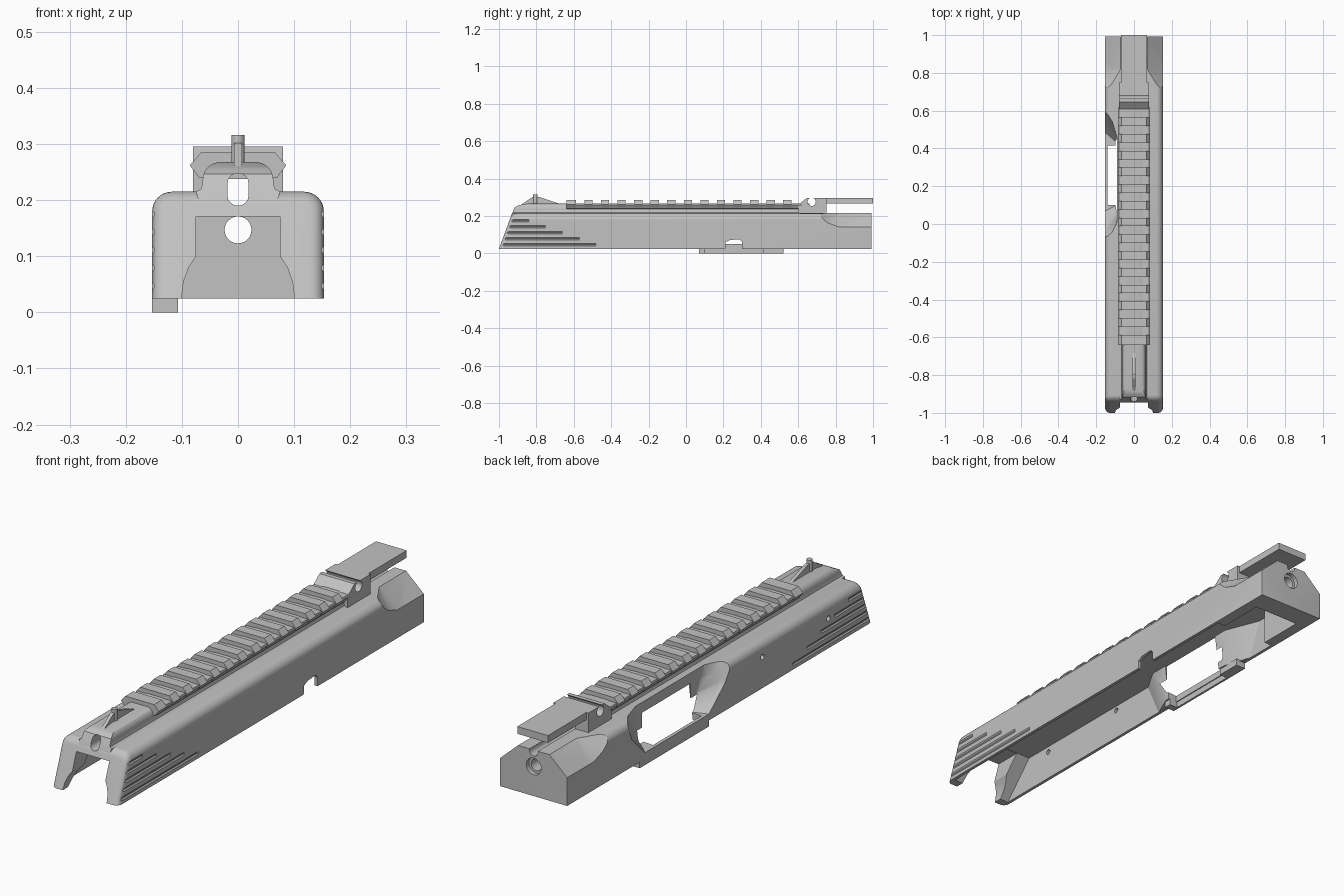
import bpy, bmesh, math

cube = bpy.data.objects.get("Cube")
if cube:
    bpy.data.objects.remove(cube, do_unlink=True)

grey = bpy.data.materials.new("plain_grey")
grey.use_nodes = True
tone = (0.54, 0.54, 0.54, 1)
grey.diffuse_color = tone
grey.node_tree.nodes["Principled BSDF"].inputs["Base Color"].default_value = tone


def finish(name, bm):
    bmesh.ops.recalc_face_normals(bm, faces=bm.faces)
    mesh = bpy.data.meshes.new(name)
    bm.to_mesh(mesh)
    bm.free()
    obj = bpy.data.objects.new(name, mesh)
    bpy.context.collection.objects.link(obj)
    mesh.materials.append(grey)
    return obj


def prism(name, pts, axis, a, b):
    """Extrude a 2D outline along an axis, from a to b."""
    place = {"x": lambda p, t: (t, p[0], p[1]),
             "y": lambda p, t: (p[0], t, p[1]),
             "z": lambda p, t: (p[0], p[1], t)}[axis]
    bm = bmesh.new()
    low = [bm.verts.new(place(p, a)) for p in pts]
    high = [bm.verts.new(place(p, b)) for p in pts]
    bm.faces.new(low)
    bm.faces.new(high)
    for i in range(len(pts)):
        j = (i + 1) % len(pts)
        bm.faces.new((low[i], low[j], high[j], high[i]))
    return finish(name, bm)


def box(name, x, y, z):
    return prism(name, [(x[0], y[0]), (x[1], y[0]), (x[1], y[1]), (x[0], y[1])], "z", *z)


def hull(name, pts):
    bm = bmesh.new()
    for p in pts:
        bm.verts.new(p)
    bmesh.ops.convex_hull(bm, input=bm.verts)
    return finish(name, bm)


def arc(cx, cy, r, start, end, n=8):
    angles = [math.radians(start + (end - start) * i / n) for i in range(n + 1)]
    return [(cx + r * math.cos(t), cy + r * math.sin(t)) for t in angles]


def circle(cx, cy, r):
    return arc(cx, cy, r, 0, 345, 23)


def mirrored(half):
    """Close a right-hand outline with its mirror image."""
    return half + [(-x, z) for x, z in reversed(half)]


def cut(cutter, *targets):
    for obj in targets:
        mod = obj.modifiers.new("cut", "BOOLEAN")
        mod.operation = "DIFFERENCE"
        mod.solver = "EXACT"
        mod.object = cutter
        bpy.context.view_layer.objects.active = obj
        bpy.ops.object.modifier_apply(modifier=mod.name)
    bpy.data.objects.remove(cutter, do_unlink=True)


def round_edges(obj, rule, width):
    bm = bmesh.new()
    bm.from_mesh(obj.data)
    bmesh.ops.bevel(bm, geom=[e for e in bm.edges if rule(e)], offset=width, segments=5,
                    profile=0.5, affect="EDGES", clamp_overlap=True)
    bm.to_mesh(obj.data)
    bm.free()


# Main shell, raised spine and lower lip
body = prism("main_body", mirrored([(0.153, 0.025)] + arc(0.118, 0.18, 0.035, 0, 90)),
             "y", -1.02, 0.993)
spine = prism("raised_spine",
              mirrored([(0.07, 0.198), (0.075, 0.215), (0.066, 0.22), (0.063, 0.23)]
                       + arc(0.031, 0.236, 0.032, 0, 90)), "y", -1, 0.66)
lip = box("lower_lip", (-0.153, -0.107), (0.07, 0.52), (0, 0.03))

# Raked front end, with rounded front rim and rear corners
cut(prism("rake_cutter", [(-1.2, -0.1), (-1.046, -0.1), (-0.93, 0.215), (-0.915, 0.247),
                          (-0.895, 0.258), (-0.84, 0.268), (-0.84, 0.4), (-1.2, 0.4)],
          "x", -0.3, 0.3), body, spine)


def front_rim(edge):
    raked = any(f.normal.y < -0.5 for f in edge.link_faces)
    return raked and max(v.co.z for v in edge.verts) > 0.03


def rear_corner(edge):
    a, b = (v.co for v in edge.verts)
    return min(a.y, b.y) > 0.9 and abs(a.x - b.x) < 0.001 and abs(a.z - b.z) > 0.1


round_edges(body, front_rim, 0.024)
round_edges(body, rear_corner, 0.02)

# Thin-walled hollow interior, narrower at the rear and at the front opening
cut(prism("cavity_cutter", [(-1.08, -0.1), (-0.83, 0.172), (0.7, 0.172), (0.7, -0.1)],
          "x", -0.14, 0.14), body)
cut(box("rear_cavity_cutter", (-0.105, 0.105), (0.6, 0.9), (-0.1, 0.1715)), body)
cut(prism("mouth_cutter", mirrored([(0.1, -0.1), (0.1, 0.03), (0.097, 0.055), (0.088, 0.08),
                                    (0.075, 0.1), (0.075, 0.171)]), "y", -1.3, -0.75), body)

# Long slot below the spine and round rear hole with a shallow recess
slot = arc(0, 0.229, 0.019, 0, 180) + arc(0, 0.209, 0.019, 180, 360)
cut(prism("slot_cutter", slot, "y", -1.2, 1.2), body, spine)
cut(prism("rear_hole_cutter", circle(0, 0.147, 0.024), "y", 0.8, 1.2), body)
cut(prism("rear_recess_cutter", circle(0, 0.147, 0.034), "y", 0.975, 1.2), body)

# Inner cheeks that back the scooped ends of the side opening
cheeks = hull("opening_cheeks",
              [(-0.145, -0.02, 0.026), (-0.101, 0.08, 0.026), (-0.101, 0.45, 0.026),
               (-0.145, 0.58, 0.026), (-0.145, -0.09, 0.18), (-0.081, 0.02, 0.18),
               (-0.081, 0.48, 0.18), (-0.145, 0.64, 0.18)])

# Scoop around the opening, then the opening through cheeks and lip
scoop = [(-0.17, 0.06, 0.05), (-0.17, 0.5, 0.05), (-0.09, 0.1, 0.055), (-0.09, 0.43, 0.055),
         (-0.17, -0.07, 0.16), (-0.17, 0.61, 0.16), (-0.09, 0.05, 0.12), (-0.09, 0.45, 0.12),
         (-0.17, -0.1, 0.235), (-0.17, 0.62, 0.235), (-0.12, -0.06, 0.235), (-0.12, 0.56, 0.235),
         (-0.09, 0.0, 0.235), (-0.09, 0.46, 0.235)]
cut(hull("scoop_cutter", scoop), body, cheeks)
cut(box("opening_cutter", (-0.144, -0.05), (0.1, 0.415), (-0.1, 0.19)), lip, cheeks)

# Small notch in the opposite wall
cut(prism("notch_cutter", [(0.205, -0.05), (0.3, -0.05)] + arc(0.28, 0.055, 0.02, 0, 90)
          + [(0.235, 0.072), (0.212, 0.06)], "x", 0.08, 0.2), body)

# Pin holes in one wall
for y, z in ((-0.71, 0.148), (-0.28, 0.153)):
    cut(prism("pin_cutter", circle(y, z, 0.011), "x", -0.2, -0.07), body)

# Sloped rear shoulders and stepped grip grooves on both sides
for s in (-1, 1):
    shoulder = [(s * 0.17, 0.68, 0.225), (s * 0.17, 0.705, 0.19), (s * 0.17, 0.75, 0.15),
                (s * 0.11, 0.74, 0.225)]
    for y in (0.82, 1.1):
        shoulder += [(s * 0.066, y, 0.22), (s * 0.17, y, 0.22), (s * 0.17, y, 0.126)]
    cut(hull("shoulder_cutter", shoulder), body)
    for i in range(5):
        z = 0.047 + i * 0.032
        groove = [(s * 0.149, z - 0.002), (s * 0.16, z - 0.016),
                  (s * 0.16, z + 0.016), (s * 0.149, z + 0.002)]
        cut(prism("groove_cutter", groove, "y", -1.2, -0.48 - i * 0.09), body)

# Top rail with evenly spaced teeth
parts = [body, spine, lip, cheeks]
parts.append(prism("rail_base", mirrored([(0.055, 0.238), (0.07, 0.24), (0.081, 0.258),
                                          (0.079, 0.266)]), "y", -0.64, 0.62))
for i in range(14):
    y = -0.61 + i * 0.0886
    parts.append(prism("rail_tooth", mirrored([(0.07, 0.241), (0.086, 0.262), (0.066, 0.285)]),
                       "y", y - 0.022 - (0.008 if i == 0 else 0), y + 0.022))

# Rear mount with a cross hole, and its overhanging plate
mount = prism("rear_mount", [(0.6, 0.21), (0.6, 0.26), (0.645, 0.296), (0.75, 0.296),
                             (0.75, 0.21)], "x", -0.08, 0.08)
cut(prism("cross_hole_cutter", circle(0.672, 0.276, 0.022), "x", -0.2, 0.2), mount)
cut(prism("mount_slot_cutter", slot, "y", 0.5, 0.9), mount)
parts.append(mount)
parts.append(box("rear_plate", (-0.07, 0.07), (0.74, 1), (0.266, 0.296)))

# Front blade and post
parts.append(prism("front_blade", [(-0.89, 0.255), (-0.82, 0.302), (-0.785, 0.302),
                                   (-0.66, 0.26)], "x", -0.007, 0.007))
parts.append(prism("front_post", circle(0, -0.805, 0.012), "z", 0.25, 0.316))

# Smooth rounded areas, keep hard edges
bpy.ops.object.select_all(action="DESELECT")
for obj in parts:
    obj.select_set(True)
bpy.context.view_layer.objects.active = body
bpy.ops.object.shade_smooth_by_angle(angle=math.radians(30))
